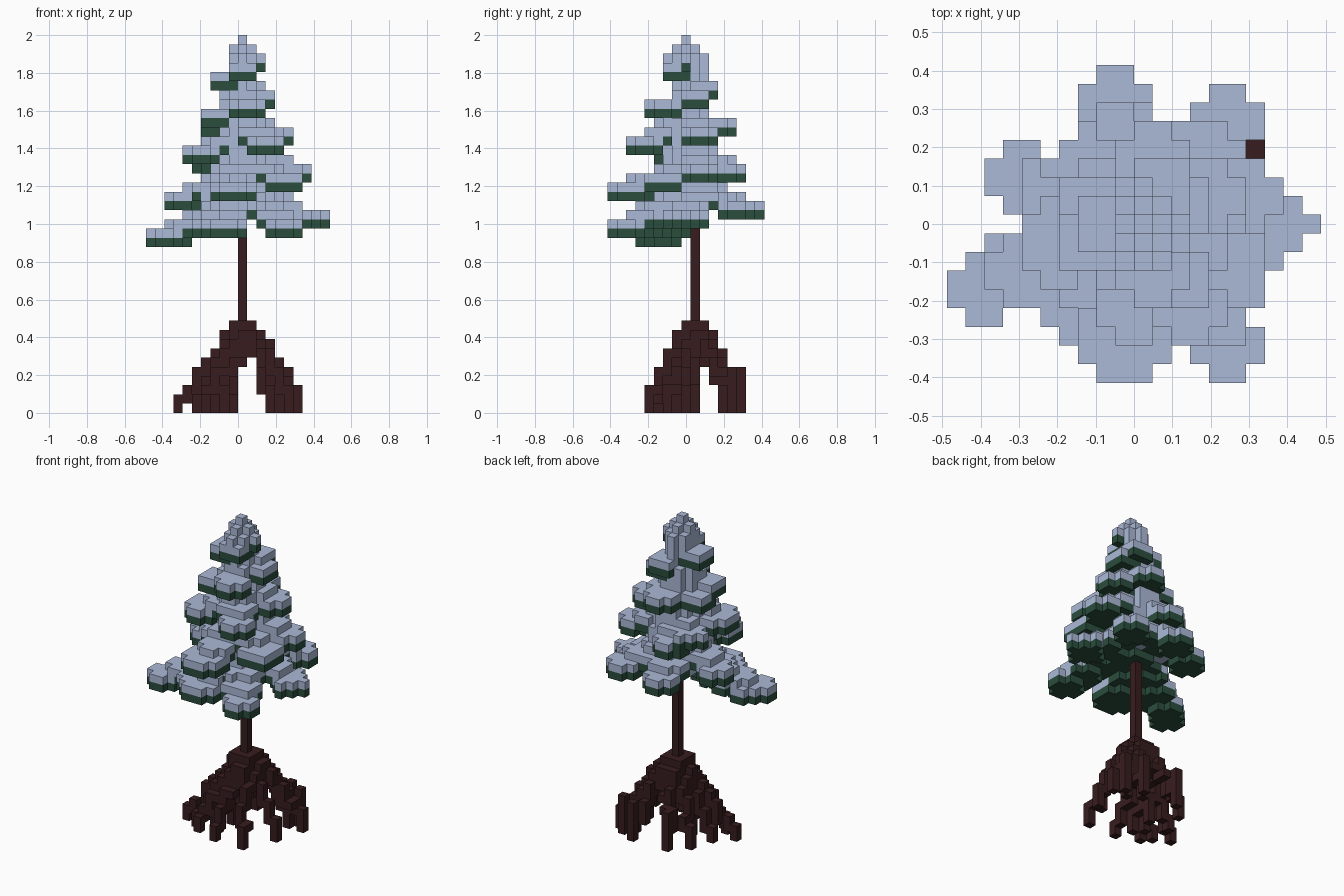
import bpy, bmesh, math
from mathutils import Vector

if "Cube" in bpy.data.objects:
    bpy.data.objects.remove(bpy.data.objects["Cube"], do_unlink=True)

UNIT = 2 / 41          # edge of one block
CROWN_BASE = 18


def material(name, rgb):
    m = bpy.data.materials.new(name)
    m.use_nodes = True
    m.diffuse_color = (*rgb, 1)
    node = next(n for n in m.node_tree.nodes if n.type == 'BSDF_PRINCIPLED')
    node.inputs["Base Color"].default_value = (*rgb, 1)
    node.inputs["Roughness"].default_value = 1
    return m


snow_mat = material("snow blue grey", (0.41, 0.49, 0.68))
needle_mat = material("needle green", (0.023, 0.075, 0.047))
bark_mat = material("dark bark", (0.039, 0.012, 0.013))

blocks = {}            # (i, j, k) -> part name


def disc(cx, cy, k, r, part, keep_snow=False):
    """Fill a round slab of blocks one layer thick."""
    for i in range(math.floor(cx - r) - 1, math.ceil(cx + r) + 1):
        for j in range(math.floor(cy - r) - 1, math.ceil(cy + r) + 2):
            if math.hypot(i + 0.5 - cx, j - cy) <= r:
                covered = keep_snow and blocks.get((i, j, k - 1)) == "snow"
                blocks[i, j, k] = "snow" if covered else part


# Branches: tip centre x, tip centre y, radius, one or more per level going up
branches = [
    [(-8, -3.5, 2.1), (-7, -2.5, 2.1)],
    [(5, -6.5, 2.1), (-1.5, -5, 2.3), (-3.5, -3.5, 2.3)],
    [(7.5, 0, 2)],
    [(-1, 6.5, 2.1), (5, 5.5, 2.1)],
    [(-6, 2.5, 2.1)],
    [(-0.5, -6, 2.3)],
    [(5, -2.5, 2.3)],
    [(6, 1.5, 2.1), (-1, 4.5, 2.1)],
    [(-2.5, 3, 2.1)],
    [(-4, -1, 2.1)],
    [(3, -4.5, 2.1)],
    [(4, 1.5, 2.1)],
    [(1, 3.5, 2.1), (-2.5, 1, 1.5)],
    [(-2.5, -1, 1.5)],
    [(1, -2.5, 2.1)],
    [(2.5, 1, 1.5)],
    [(1.5, 2, 1.5)],
    [(-1.5, 0, 1.5)],
    [(0.5, -1, 1.5)],
    [(2.3, 0, 0.9)],
]
hub = Vector((0.5, 0.5))

# Snowy core tapering upwards
for k in range(22, 39):
    disc(hub.x, hub.y, k, 1.2 + (38 - k) * 0.17, "snow")

for level, tips in enumerate(branches):
    for x, y, r in tips:
        tip = Vector((x, y))
        steps = max(1, round((tip - hub).length / 2.2))
        # needles below, snow on top, rising towards the trunk
        for s in range(steps, -1, -1):
            c = tip.lerp(hub, s / steps)
            k = CROWN_BASE + level + min(s, 3, (len(branches) - level) // 2)
            disc(c.x, c.y, k + 1, r, "snow")
            disc(c.x, c.y, k, r, "needles", keep_snow=s > 0)

# Snowy top
disc(0.5, -0.5, 38, 1.5, "snow")
disc(0.5, -0.5, 39, 0.9, "snow")
disc(0.5, 0, 39, 1.1, "snow")
disc(0.5, 0, 40, 0.4, "snow")

# Trunk
for k in range(9, 37):
    blocks[0, 1, k] = "trunk"

# Roots: arching from the trunk base to each foot
ROOT_TOP = 10
feet = [(3, -4), (5, 0), (6, 4), (5, 5), (3, 6), (-1, -4), (-2, -2), (-4, -3),
        (-7, -1), (-5, 1), (-4, 4), (-2, 6), (-2, 1), (-5, -2), (4, 4), (-3, -1)]
for fx, fy in feet:
    previous = ROOT_TOP - 1
    bend = 1.5 if fx > 0 or fy > 2 else 1.1
    for s in range(25):
        t = s / 24
        i, j = round(fx * t), round(1 + (fy - 1) * t)
        k = round((ROOT_TOP - 1) * (1 - t ** bend))
        for h in range(k, previous + 1):
            blocks[i, j, h] = "roots"
        previous = k
    # foot stands as a short post
    for h in range(5 if fy > 4 else 2):
        blocks[fx, fy, h] = "roots"
# Thick root crown
for k, r in zip(range(5, ROOT_TOP), (3, 2.9, 2.6, 2.2, 1.5)):
    for i in range(-4, 5):
        for j in range(-1, 6):
            d = math.hypot(i, j - 1)
            if d <= r and (k > 6 or d >= r - 1.2) and not (k == 5 and i > 0):
                blocks[i, j, k] = "roots"


def build(name, part, mat):
    """Make one mesh from the exposed faces of a part's blocks."""
    bm = bmesh.new()
    corners = {}

    def corner(p):
        key = tuple(round(v * 2) for v in p)
        if key not in corners:
            corners[key] = bm.verts.new(p * UNIT)
        return corners[key]

    for cell, kind in blocks.items():
        if kind != part:
            continue
        centre = Vector((cell[0] + 0.5, cell[1], cell[2] + 0.5))
        for axis in range(3):
            for sign in (-1, 1):
                near = list(cell)
                near[axis] += sign
                if tuple(near) in blocks:
                    continue
                n, u = Vector((0, 0, 0)), Vector((0, 0, 0))
                n[axis] = sign / 2
                u[(axis + 1) % 3] = 0.5
                w = n.cross(u) * 2
                ring = (-u - w, u - w, u + w, w - u)
                bm.faces.new([corner(centre + n + q) for q in ring])
    mesh = bpy.data.meshes.new(name)
    bm.to_mesh(mesh)
    bm.free()
    mesh.materials.append(mat)
    bpy.context.collection.objects.link(bpy.data.objects.new(name, mesh))


build("snow_cover", "snow", snow_mat)
build("needle_branches", "needles", needle_mat)
build("trunk", "trunk", bark_mat)
build("roots", "roots", bark_mat)
